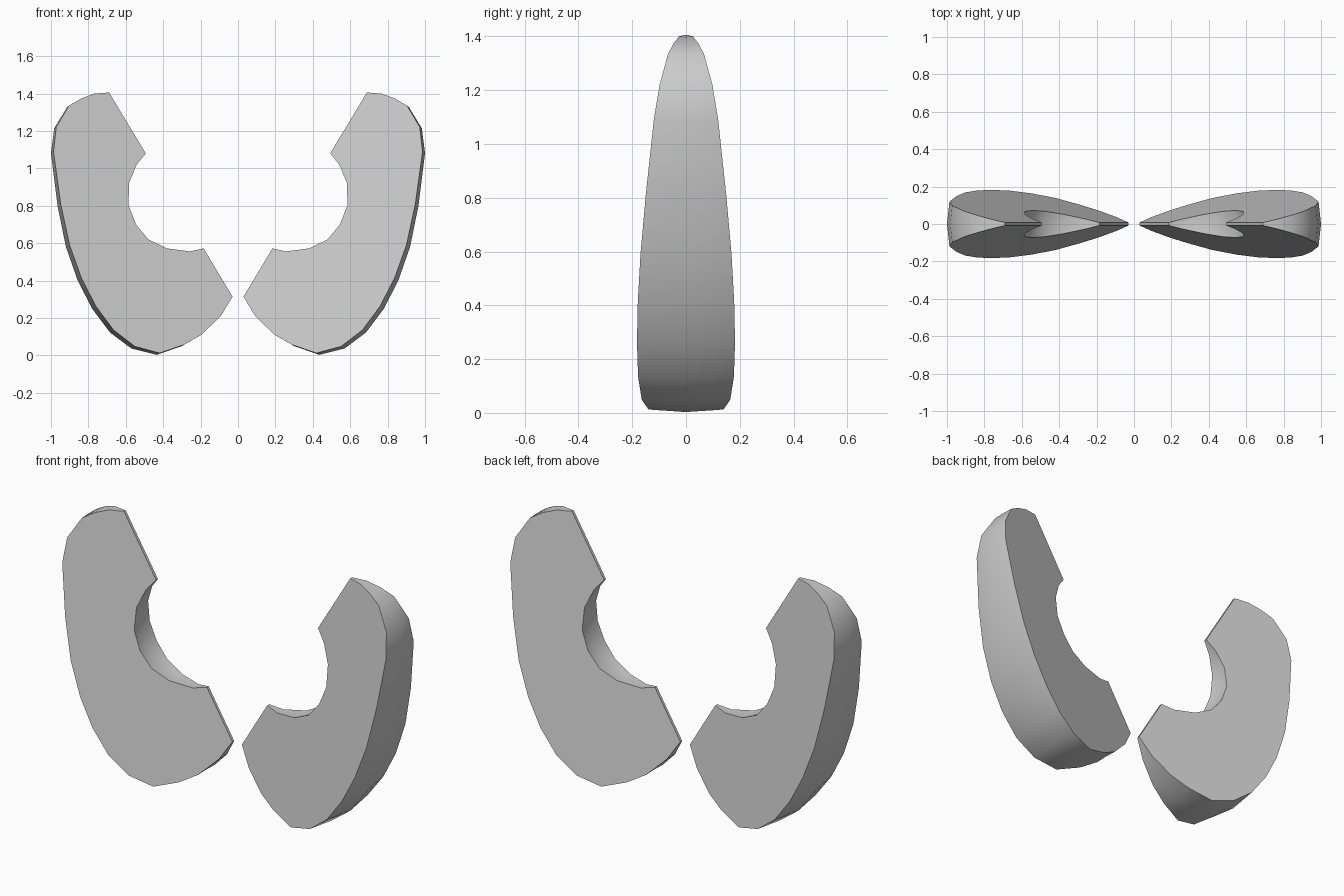
import bpy, bmesh, math
from mathutils import Vector, Matrix

if "Cube" in bpy.data.objects:
    bpy.data.objects.remove(bpy.data.objects["Cube"])

# Outline of the right slice in the x-z plane: outer rind, then bitten inner edge
TOP, BOTTOM = (0.69, 1.405), (0.03, 0.313)
RIND = [TOP, (0.77, 1.398), (0.845, 1.37), (0.912, 1.33), (0.983, 1.214), (1.0, 1.08),
        (0.965, 0.80), (0.92, 0.58), (0.857, 0.40), (0.78, 0.25), (0.685, 0.123),
        (0.57, 0.037), (0.435, 0.003), (0.30, 0.05), (0.20, 0.108), (0.095, 0.21), BOTTOM]
BITE = [(0.184, 0.572), (0.257, 0.556), (0.38, 0.572), (0.479, 0.62), (0.545, 0.70),
        (0.585, 0.802), (0.583, 0.92), (0.543, 1.018), (0.493, 1.08)]
HALF_ANGLE = math.radians(15)
BACKSET = 0.03

base = Vector((BOTTOM[0], 0, BOTTOM[1]))
axis = (Vector((TOP[0], 0, TOP[1])) - base).normalized()
out = Vector((axis.z, 0, -axis.x))
pivot = base - out * BACKSET


def ring_points(angle):
    """Outline turned about the straight cut edge."""
    rot = Matrix.Rotation(angle, 3, axis)
    pts = [Vector((x, 0, z)) for x, z in RIND]
    # bite was measured on the slanted faces, so stretch it back to the middle plane
    for x, z in BITE:
        p = Vector((x, 0, z))
        d = (p - pivot).dot(out)
        pts.append(p + out * d * (1 / math.cos(HALF_ANGLE) - 1))
    return [pivot + rot @ (p - pivot) for p in pts]


def make_slice(name, side):
    bm = bmesh.new()
    rings = []
    for a in (-HALF_ANGLE, 0, HALF_ANGLE):
        rings.append([bm.verts.new((p.x * side, p.y, p.z)) for p in ring_points(a)])
    n = len(rings[0])
    # flat cut faces
    bm.faces.new(rings[0])
    bm.faces.new(rings[-1])
    # rind, bite and thin edge walls
    for r0, r1 in zip(rings, rings[1:]):
        for i in range(n):
            j = (i + 1) % n
            bm.faces.new((r0[i], r0[j], r1[j], r1[i]))
    bmesh.ops.recalc_face_normals(bm, faces=bm.faces)
    mesh = bpy.data.meshes.new(name)
    bm.to_mesh(mesh)
    bm.free()
    obj = bpy.data.objects.new(name, mesh)
    bpy.context.collection.objects.link(obj)
    bpy.ops.object.select_all(action='DESELECT')
    obj.select_set(True)
    bpy.context.view_layer.objects.active = obj
    bpy.ops.object.shade_smooth_by_angle(angle=math.radians(40))


make_slice("right_slice", 1)
make_slice("left_slice", -1)
